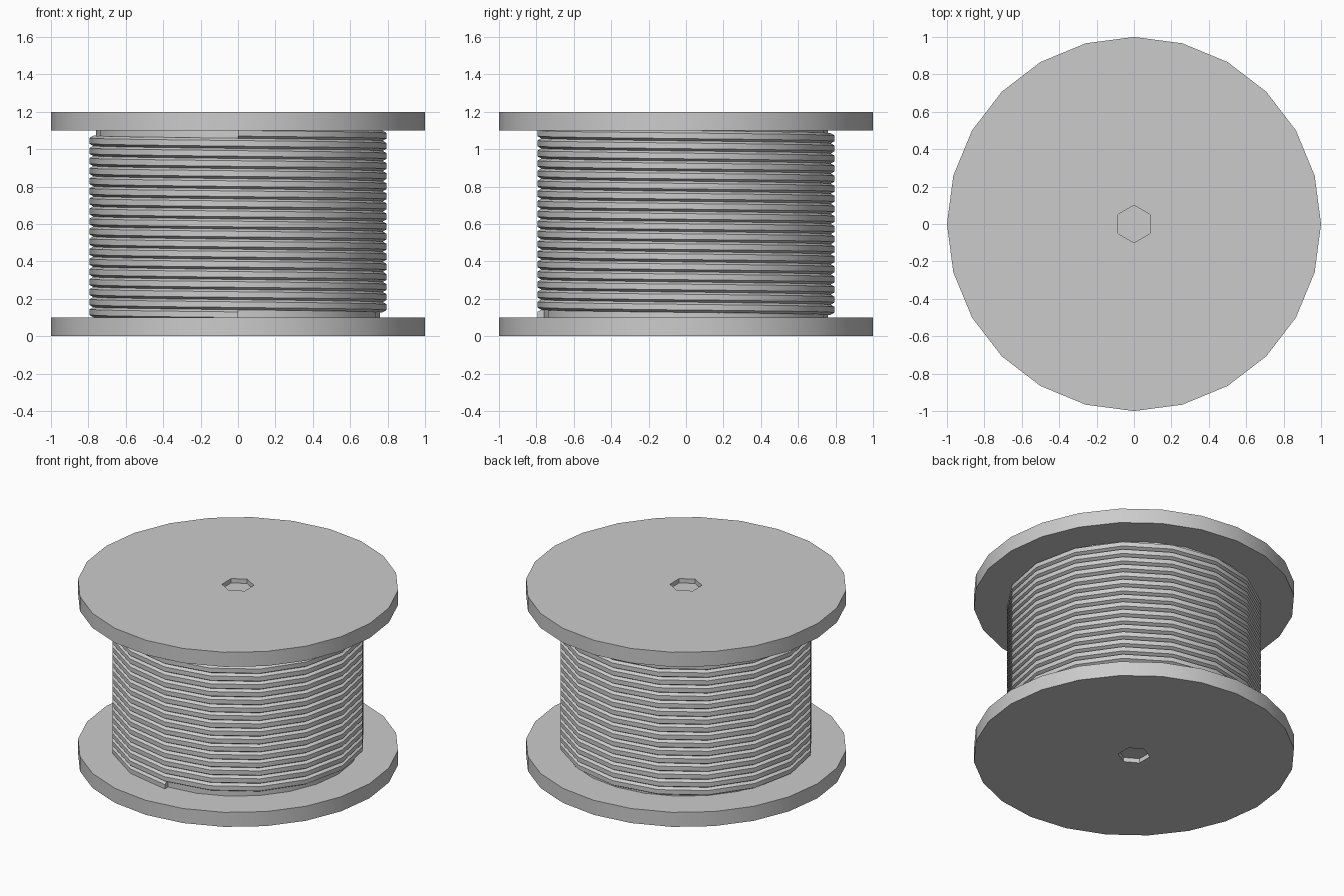
import bpy, bmesh
from math import sin, cos, pi

if "Cube" in bpy.data.objects:
    bpy.data.objects.remove(bpy.data.objects["Cube"])

SIDES, HEX = 24, 6


def finish(name, bm):
    bmesh.ops.recalc_face_normals(bm, faces=bm.faces)
    me = bpy.data.meshes.new(name)
    bm.to_mesh(me)
    bm.free()
    ob = bpy.data.objects.new(name, me)
    bpy.context.collection.objects.link(ob)
    bpy.context.view_layer.objects.active = ob
    ob.select_set(True)
    bpy.ops.object.shade_smooth_by_angle(angle=pi / 6)
    ob.select_set(False)
    return ob


def ring(bm, n, r, z, start=0.0):
    return [bm.verts.new((r * cos(start + 2 * pi * i / n), r * sin(start + 2 * pi * i / n), z))
            for i in range(n)]


def bridge(bm, a, b):
    n = len(a)
    for i in range(n):
        bm.faces.new((a[i], a[(i + 1) % n], b[(i + 1) % n], b[i]))


# End flange: disc with a shallow hexagonal socket on its outer face
def flange(name, z_in, z_out):
    bm = bmesh.new()
    inner = ring(bm, SIDES, 1.0, z_in)
    outer = ring(bm, SIDES, 1.0, z_out)
    hole = ring(bm, HEX, 0.1, z_out, pi / 2)
    floor = ring(bm, HEX, 0.1, z_out + (z_in - z_out) * 0.3, pi / 2)
    bm.faces.new(inner)
    bm.faces.new(floor)
    bridge(bm, inner, outer)
    bridge(bm, hole, floor)
    # outer face between the 24-sided rim and the hexagon
    step = SIDES // HEX
    for i in range(HEX):
        s = SIDES // 4 + i * step
        rim = [outer[(s + k) % SIDES] for k in range(step + 1)]
        bm.faces.new(rim + [hole[(i + 1) % HEX], hole[i]])
    finish(name, bm)


flange("bottom_flange", 0.1, 0.0)
flange("top_flange", 1.1, 1.2)

# Core drum
bm = bmesh.new()
bridge(bm, ring(bm, SIDES, 0.76, 0.08), ring(bm, SIDES, 0.76, 1.12))
finish("core", bm)

# Wound wire: one helix with a hexagonal section
SEG, TURNS, Z0, Z1 = 16, 18, 0.115, 1.085
profile = [(0.795, -0.015), (0.795, 0.015), (0.772, 0.028),
           (0.74, 0.015), (0.74, -0.015), (0.772, -0.028)]
bm = bmesh.new()
prev = None
total = SEG * TURNS
for s in range(total + 1):
    a = -2 * pi * s / SEG - pi / 2
    z = Z0 + (Z1 - Z0) * s / total
    cur = [bm.verts.new((r * cos(a), r * sin(a), z + dz)) for r, dz in profile]
    if prev:
        bridge(bm, prev, cur)
    else:
        bm.faces.new(cur)
    prev = cur
bm.faces.new(prev)
finish("wound_wire", bm)
